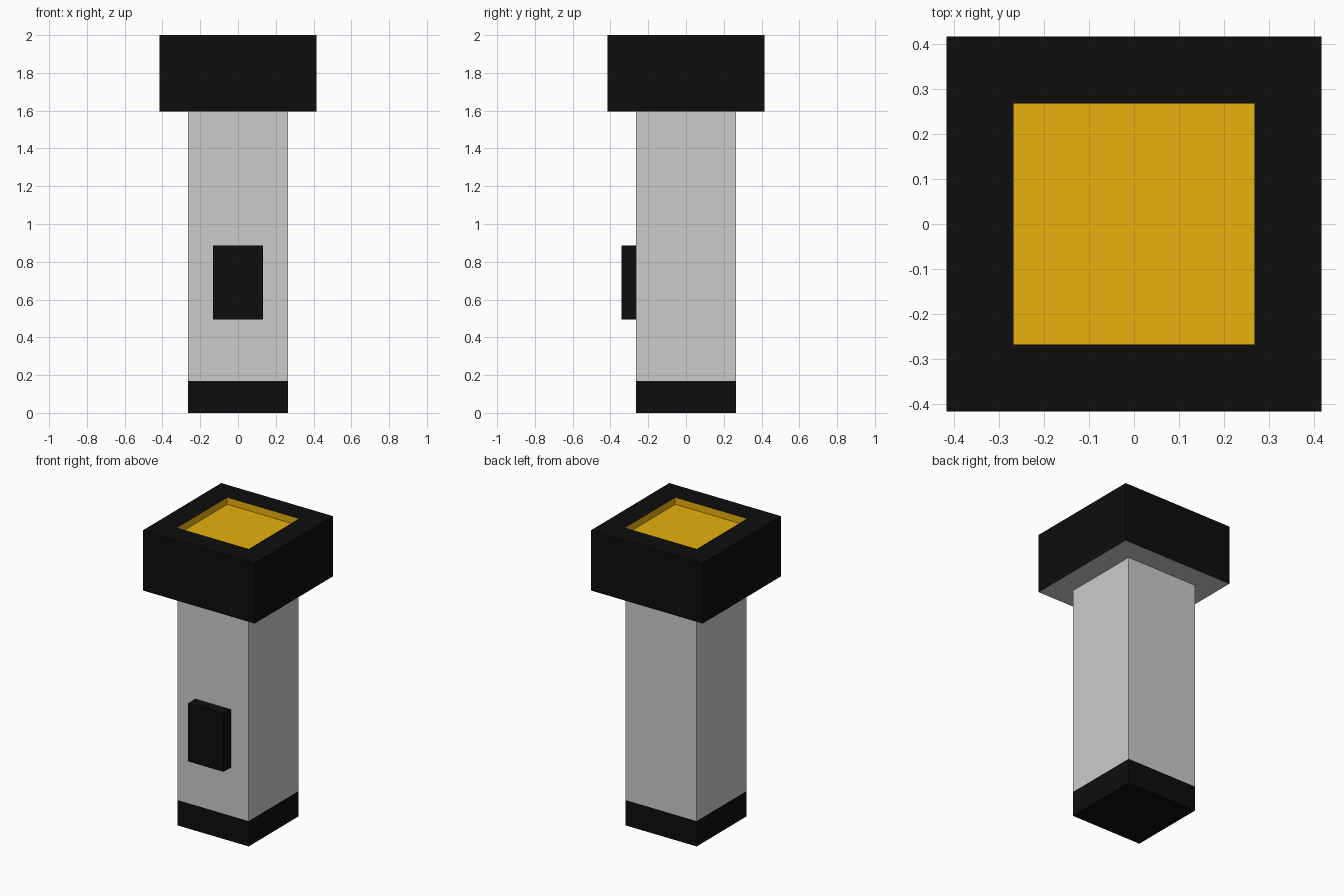
import bpy
import bmesh

if "Cube" in bpy.data.objects:
    bpy.data.objects.remove(bpy.data.objects["Cube"])

BODY, HEAD, LENS = 0.265, 0.415, 0.267   # half widths
Z_BAND, Z_HEAD, Z_TOP = 0.17, 1.595, 2.0
RECESS = 0.047


def material(name, color):
    mat = bpy.data.materials.new(name)
    mat.diffuse_color = (*color, 1)
    mat.use_nodes = True
    mat.node_tree.nodes["Principled BSDF"].inputs["Base Color"].default_value = mat.diffuse_color
    return mat


black = material("black", (0.004, 0.004, 0.004))
yellow = material("yellow", (0.8, 0.44, 0.004))


def finish(name, bm, mat):
    bmesh.ops.recalc_face_normals(bm, faces=bm.faces)
    mesh = bpy.data.meshes.new(name)
    bm.to_mesh(mesh)
    bm.free()
    obj = bpy.data.objects.new(name, mesh)
    bpy.context.collection.objects.link(obj)
    if mat:
        mesh.materials.append(mat)
    return obj


def square_loft(name, profile, mat=None, cap_start=False):
    """Join square rings given as (half width, z)."""
    bm = bmesh.new()
    rings = [[bm.verts.new((x * h, y * h, z))
              for x, y in ((-1, -1), (1, -1), (1, 1), (-1, 1))]
             for h, z in profile]
    for a, b in zip(rings, rings[1:]):
        for i in range(4):
            j = (i + 1) % 4
            bm.faces.new((a[i], a[j], b[j], b[i]))
    if cap_start:
        bm.faces.new(rings[0][::-1])
    obj = finish(name, bm, mat)
    return obj


# Black end cap, closed underneath
square_loft("end_cap", [(BODY, 0), (BODY, Z_BAND)], black, cap_start=True)

# Grey handle flaring into the underside of the head
square_loft("handle", [(BODY, Z_BAND), (BODY, Z_HEAD), (HEAD, Z_HEAD)])

# Black head sides and rim
square_loft("head", [(HEAD, Z_HEAD), (HEAD, Z_TOP), (LENS, Z_TOP)], black)

# Yellow recessed lens: floor and walls, facing up and inwards
lens = square_loft("lens", [(LENS, Z_TOP - RECESS), (LENS, Z_TOP)], yellow, cap_start=True)
lens.data.flip_normals()

# Black switch on the front
bm = bmesh.new()
bmesh.ops.create_cube(bm, size=1)
bmesh.ops.scale(bm, vec=(0.264, 0.077, 0.39), verts=bm.verts)
bmesh.ops.translate(bm, vec=(0, -BODY - 0.0385, 0.69), verts=bm.verts)
finish("switch", bm, black)

# Make the lens normals reliable whichever way they were computed
floor = max(lens.data.polygons, key=lambda p: abs(p.normal.z))
if floor.normal.z < 0:
    lens.data.flip_normals()
